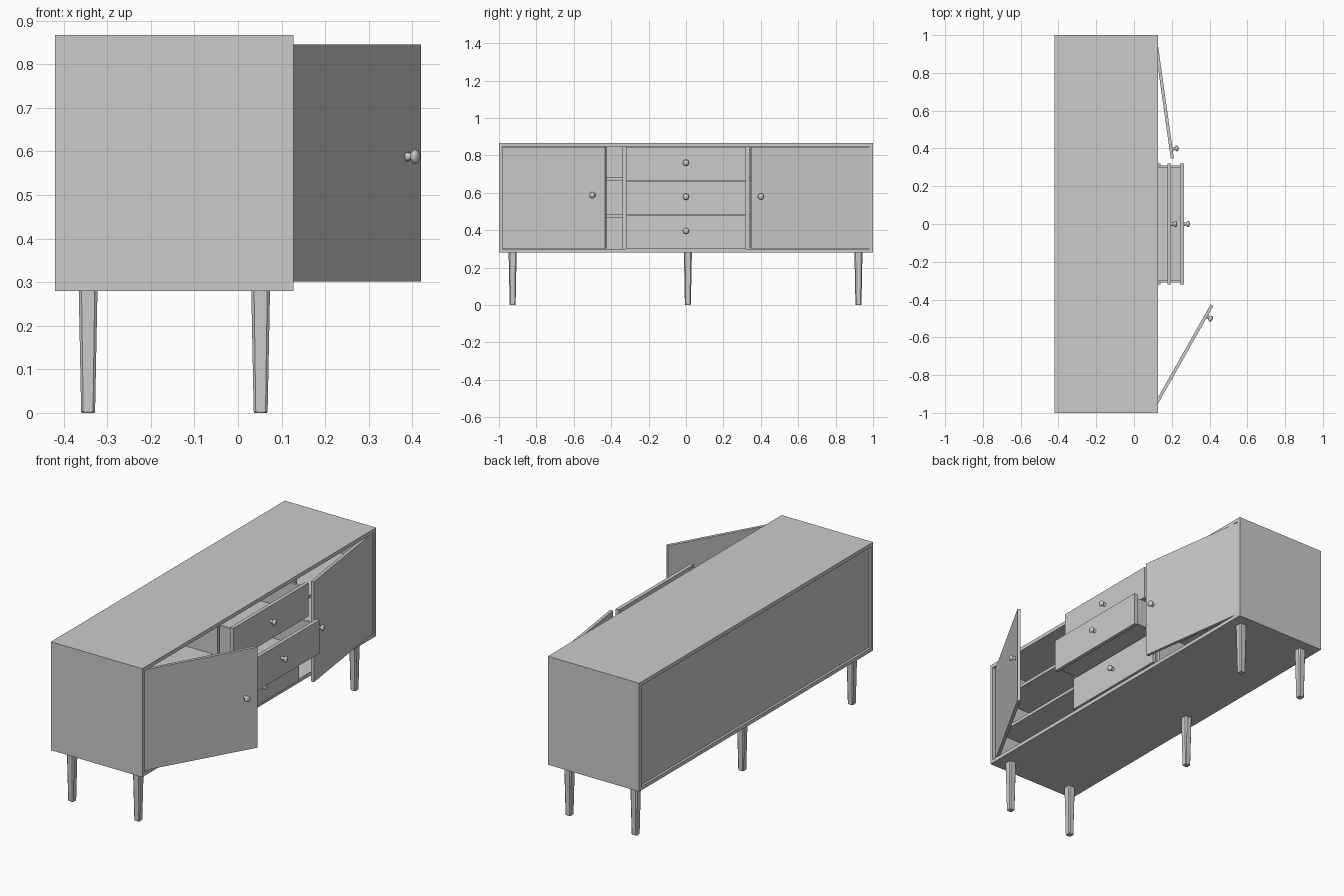
import bpy, bmesh
from math import radians, cos, sin, pi
from mathutils import Matrix, Vector

if "Cube" in bpy.data.objects:
    bpy.data.objects.remove(bpy.data.objects["Cube"])

I = Matrix.Identity(4)


def finish(name, bm, matrix=I):
    bmesh.ops.recalc_face_normals(bm, faces=bm.faces[:])
    me = bpy.data.meshes.new(name)
    bm.to_mesh(me)
    bm.free()
    ob = bpy.data.objects.new(name, me)
    ob.matrix_world = matrix
    bpy.context.collection.objects.link(ob)
    return ob


def add_box(bm, x0, x1, y0, y1, z0, z1):
    m = Matrix.Translation(((x0 + x1) / 2, (y0 + y1) / 2, (z0 + z1) / 2)) @ \
        Matrix.Diagonal((x1 - x0, y1 - y0, z1 - z0, 1))
    bmesh.ops.create_cube(bm, size=1, matrix=m)


def boxes(name, *dims, matrix=I):
    bm = bmesh.new()
    for d in dims:
        add_box(bm, *d)
    return finish(name, bm, matrix)


def knob(name, matrix):
    # turned knob, lathed around its local x axis
    profile = [(0, .010), (.005, .010), (.008, .007), (.013, .007), (.016, .013),
               (.021, .0165), (.026, .0155), (.030, .010), (.032, 0)]
    bm = bmesh.new()
    verts = [bm.verts.new((x, r, 0)) for x, r in profile]
    edges = [bm.edges.new(p) for p in zip(verts, verts[1:])]
    bmesh.ops.spin(bm, geom=verts + edges, cent=(0, 0, 0), axis=(1, 0, 0),
                   angle=2 * pi, steps=20)
    bmesh.ops.remove_doubles(bm, verts=bm.verts[:], dist=1e-5)
    ob = finish(name, bm, matrix)
    for p in ob.data.polygons:
        p.use_smooth = True


BACK, FRONT = -.42, .127
BOT, TOP, T = .28, .867, .02
IN_B, IN_T = BOT + T, TOP - T

# Carcass: top, bottom, sides, inset back
boxes("carcass_top", (BACK, FRONT, -1, 1, IN_T, TOP))
boxes("carcass_bottom", (BACK, FRONT, -1, 1, BOT, IN_B))
for s, side in ((-1, "left"), (1, "right")):
    y0, y1 = sorted((s * 1, s * .982))
    boxes(side + "_side_panel", (BACK, FRONT, y0, y1, IN_B, IN_T))
    # Divider and the two shelves of each cupboard
    y0, y1 = sorted((s * .322, s * .34))
    boxes(side + "_divider", (-.395, .115, y0, y1, IN_B, IN_T))
    y0, y1 = sorted((s * .34, s * .982))
    for i, z in enumerate((.468, .667)):
        boxes(f"{side}_shelf_{i + 1}", (-.395, .085, y0, y1, z, z + .017))
boxes("back_panel", (-.407, -.395, -.982, .982, IN_B, IN_T))

# Doors, swung open about their outer edge, with knobs
DT = .0165
for name, s, hinge, angle, w, kp, kz in (
        ("left", 1, (.107, -.987, 0), -29.5, .635, .57, .588),
        ("right", -1, (.122, .982, 0), 8, .64, .59, .58)):
    m = Matrix.Translation(hinge) @ Matrix.Rotation(radians(angle), 4, 'Z')
    y0, y1 = sorted((0, s * w))
    boxes(name + "_door", (-DT, 0, y0, y1, .302, .846), matrix=m)
    knob(name + "_door_knob", m @ Matrix.Translation((0, s * kp, kz)))

# Drawers: overlay front plus open box, each pulled out by its own amount
H = (.847 - .301) / 3
for name, i, x in (("bottom", 0, .14), ("middle", 1, .264), ("top", 2, .197)):
    z0 = .301 + i * H
    z1 = z0 + H - .002
    d, b0, b1 = x - .48, z0 + .012, z1 - .014
    boxes(name + "_drawer_front", (x - .02, x, -.32, .32, z0, z1))
    boxes(name + "_drawer_box",
          (d, x - .02, -.31, -.296, b0, b1), (d, x - .02, .296, .31, b0, b1),
          (d, d + .014, -.296, .296, b0, b1),
          (d + .014, x - .02, -.296, .296, b0, b0 + .01))
    knob(name + "_drawer_knob", Matrix.Translation((x, 0, (z0 + z1) / 2 + .006)))

# Legs: tapered with chamfered corners; one extra at the middle of the back
def leg(name, x, y):
    bm = bmesh.new()
    rings = []
    for z, h in ((0, .014), (.003, .016), (BOT, .0215)):
        c = h * .7
        pts = [(h, -c), (h, c), (c, h), (-c, h), (-h, c), (-h, -c), (-c, -h), (c, -h)]
        rings.append([bm.verts.new((x + px, y + py, z)) for px, py in pts])
    for a, b in zip(rings, rings[1:]):
        for k in range(8):
            n = (k + 1) % 8
            bm.faces.new((a[k], a[n], b[n], b[k]))
    bm.faces.new(rings[0])
    bm.faces.new(rings[-1])
    finish(name, bm)


for xn, x in (("back", -.344), ("front", .052)):
    for yn, y in (("left", -.927), ("right", .922)):
        leg(f"{xn}_{yn}_leg", x, y)
leg("back_middle_leg", -.344, .01)
